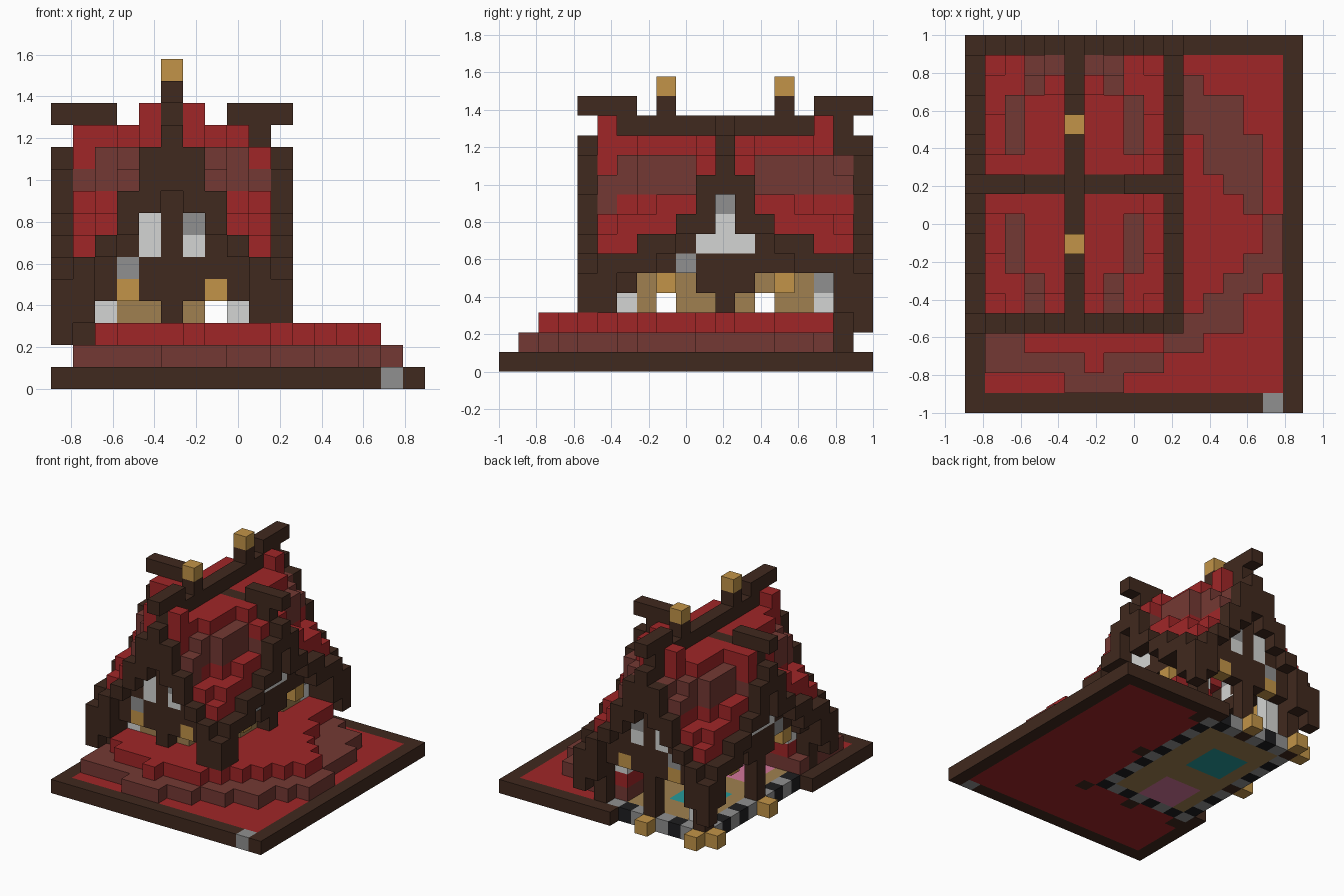
import bpy
import bmesh
from mathutils import Vector

if "Cube" in bpy.data.objects:
    bpy.data.objects.remove(bpy.data.objects["Cube"], do_unlink=True)

V = 2 / 19                      # block size
NX, NY = 17, 19                 # plot size in blocks
CX, CY = 5, 11                  # house centre block


def linear(c):
    c /= 255
    return c / 12.92 if c <= 0.04045 else ((c + 0.055) / 1.055) ** 2.4


COLOURS = {
    "dark_timber": (64, 41, 30), "red_tile": (160, 38, 39),
    "faded_tile": (116, 57, 51), "grey_stone": (144, 144, 144),
    "pale_plaster": (212, 213, 211), "gold_lantern": (194, 148, 72),
    "oak_wood": (160, 128, 80), "teal_rug": (38, 155, 155),
    "pink_rug": (212, 118, 155), "charcoal": (30, 30, 32),
}
MATS, INDEX = [], {}
for name, rgb in COLOURS.items():
    m = bpy.data.materials.new(name)
    m.use_nodes = True
    col = (*[linear(c) for c in rgb], 1)
    m.diffuse_color = col
    m.node_tree.nodes["Principled BSDF"].inputs["Base Color"].default_value = col
    INDEX[name] = len(MATS)
    MATS.append(m)

solid, parts = set(), {}


def put(part, colour, i, j, k):
    """Place one block unless the cell is taken."""
    if (i, j, k) not in solid:
        solid.add((i, j, k))
        parts.setdefault(part, {})[(i, j, k)] = colour


def box(part, colour, xs, ys, zs):
    for i in range(xs[0], xs[1] + 1):
        for j in range(ys[0], ys[1] + 1):
            for k in range(zs[0], zs[1] + 1):
                put(part, colour, i, j, k)


def mirror(c, d):
    return (c - d, c + d) if d else (c,)


# Ground floor with two rugs
for ci, cj, colour in ((4, 13, "teal_rug"), (4, 8, "pink_rug")):
    box("rug", colour, (ci - 1, ci + 1), (cj - 1, cj + 1), (0, 0))
box("floor", "oak_wood", (2, 7), (7, 16), (0, 0))

# Posts inside the gables and corners, with lanterns at the back left feet
for i in (1, CX, 9):
    for j in (5, 17):
        box("post", "dark_timber", (i, i), (j, j), (0, 5))
for i in (1, 9):
    box("post", "dark_timber", (i, i), (CY, CY), (0, 5))
for i, j in ((5, 18), (1, 18), (0, 17), (0, 11)):
    put("lantern_foot", "gold_lantern", i, j, 0)

# Chequered stone border round the floor
for i in range(1, 9):
    for j in range(6, 18):
        put("foundation", "grey_stone" if (i + j) % 2 else "charcoal", i, j, 0)

# Plot slab, cut away round the back left corner of the house
put("corner_stone", "grey_stone", 15, 0, 0)
for i in range(NX):
    for j in range(NY):
        if not (i < 8 and j > 6):
            edge = i in (0, NX - 1) or j in (0, NY - 1)
            put("plot_slab", "dark_timber" if edge else "red_tile", i, j, 0)


# Two rounded terraces, given by the last block of each row
def terrace(part, colour, k, first_row, lo, start, ends):
    for n, end in enumerate(ends):
        j = first_row + n
        left = start[n] if n < len(start) else lo
        for i in range(8 if j > 6 else left, end + 1):
            put(part, colour, i, j, k)


terrace("lower_terrace", "faded_tile", 1, 1, 1, (5,),
        (7, 9, 11, 13, 13, 14, 15, 15, 15, 14, 14, 14, 14, 13, 13, 11))
terrace("upper_terrace", "red_tile", 2, 2, 2, (6, 3),
        (6, 9, 10, 11, 12, 13, 14, 14, 13, 12, 11, 11, 10, 10, 10))

# Plaster corner columns
put("corner_column", "grey_stone", 8, 16, 4)
for i in (2, 8):
    for j in (6, 16):
        box("corner_column", "pale_plaster", (i, i), (j, j), (1, 4))


# Oak walls with openings at the front and right; the other sides stay open
def wall_column(i, j, walled, opening):
    put("wall_beam", "dark_timber", i, j, 5)
    if walled:
        for k in (1, 2, 4) if opening else (1, 2, 3, 4):
            put("wall", "oak_wood", i, j, k)


for i in range(3, 8):
    for j in (6, 16):
        wall_column(i, j, j == 6, i == 7)
for j in range(7, 16):
    for i in (2, 8):
        wall_column(i, j, i == 8, j in (8, 13))

# Lanterns and timber brackets under the upper floor
for j in (5, 17):
    for i in (3, 7):
        put("wall_lantern", "gold_lantern", i, j, 4)
    for i in (2, 4, 6, 8):
        put("bracket", "dark_timber", i, j, 4)
for i in (1, 9):
    for j in (8, 14):
        put("wall_lantern", "gold_lantern", i, j, 4)
    for j in (6, 10, 12):
        put("bracket", "dark_timber", i, j, 4)

# Gable windows
for j in (5, 17):
    box("gable_window", "pale_plaster", (4, 4), (j, j), (6, 7))
    put("gable_window", "pale_plaster", 6, j, 6)
    put("gable_window", "grey_stone", 6, j, 7)
    put("gable_window", "grey_stone", 3, j, 5)
for i in (1, 9):
    box("side_window", "pale_plaster", (i, i), (10, 12), (6, 6))
    put("side_window", "pale_plaster", i, 11, 7)
    put("side_window", "grey_stone", i, 11, 8)
    put("side_window", "grey_stone", i, 9, 5)

# Gable walls and the stepped rakes in front of them: (bottom, top) per step
MAIN = ((9, 11), (8, 10), (7, 8), (6, 6), (3, 5), (2, 4))
CROSS = ((9, 10), (7, 9), (7, 7), (6, 6), (5, 6), (5, 5), (3, 5), (2, 4))
for d, (low, top) in enumerate(MAIN):
    for i in mirror(CX, d):
        for j in (4, 18):
            box("front_rake", "dark_timber", (i, i), (j, j), (low, top))
        if d < 4:
            for j in (5, 17):
                box("gable_wall", "dark_timber", (i, i), (j, j), (5, top - 1))
for d, (low, top) in enumerate(CROSS):
    for j in mirror(CY, d):
        for i in (0, 10):
            box("side_rake", "dark_timber", (i, i), (j, j), (low, top))
        if d < 7:
            for i in (1, 9):
                box("side_gable_wall", "dark_timber", (i, i), (j, j), (5, max(5, top - 1)))

# Ridges, raised beam ends and finials
box("main_ridge", "dark_timber", (CX, CX), (5, 17), (11, 12))
box("cross_ridge", "dark_timber", (1, 9), (CY, CY), (10, 11))
for a, b in ((4, 6), (16, 18)):
    box("ridge_beam_end", "dark_timber", (CX, CX), (a, b), (13, 13))
for a, b in ((0, 2), (8, 10)):
    box("cross_beam_end", "dark_timber", (a, b), (CY, CY), (12, 12))
for j in mirror(CY, 3):
    put("finial_post", "dark_timber", CX, j, 13)
    put("finial_lantern", "gold_lantern", CX, j, 14)


# Stepped roof tiles in the four quarters between the ridges
def roof_top(i, j):
    d, e = abs(i - CX), abs(j - CY)
    if e == 1:
        return 10 if i == 9 else 11
    if d == 1:
        return 12 if j in (5, 16) else 10 if j == 17 else 11
    if d == 2:
        return 11 if e <= 4 else 10 if e == 5 else 9
    if d == 3:
        return 10 if e <= 4 else 7
    return 8 if e <= 3 else 7 if e <= 5 else 6


def tile_colour(i, j, k):
    if j == 5 and abs(i - CX) < 3:
        faded = k in (8, 9)
    else:
        faded = k == 9 or (k == 10 and abs(j - CY) > 1)
    return "faded_tile" if faded else "red_tile"


for i in range(1, 10):
    for j in range(5, 18):
        if i != CX and j != CY:
            top = roof_top(i, j)
            for k in range(max(5, top - 3), top + 1):
                put("roof_tiles", tile_colour(i, j, k), i, j, k)

# Turn every part into a mesh of its exposed block faces
AXES = [Vector(v) for v in ((1, 0, 0), (0, 1, 0), (0, 0, 1))]
for part, blocks in parts.items():
    bm = bmesh.new()
    cache = {}

    def vert(p):
        key = tuple(round(c) for c in p)
        if key not in cache:
            cache[key] = bm.verts.new(((key[0] - NX / 2) * V, (key[1] - NY / 2) * V, key[2] * V))
        return cache[key]

    for cell, colour in blocks.items():
        c = Vector(cell)
        for a in range(3):
            u, w = AXES[(a + 1) % 3], AXES[(a + 2) % 3]
            for s in (0, 1):
                n = c + AXES[a] * (1 if s else -1)
                if tuple(round(x) for x in n) in solid:
                    continue
                o = c + AXES[a] * s
                loop = [o, o + u, o + u + w, o + w]
                f = bm.faces.new([vert(p) for p in (loop if s else loop[::-1])])
                f.material_index = INDEX[colour]
    mesh = bpy.data.meshes.new(part)
    bm.to_mesh(mesh)
    bm.free()
    for m in MATS:
        mesh.materials.append(m)
    bpy.context.collection.objects.link(bpy.data.objects.new(part, mesh))
